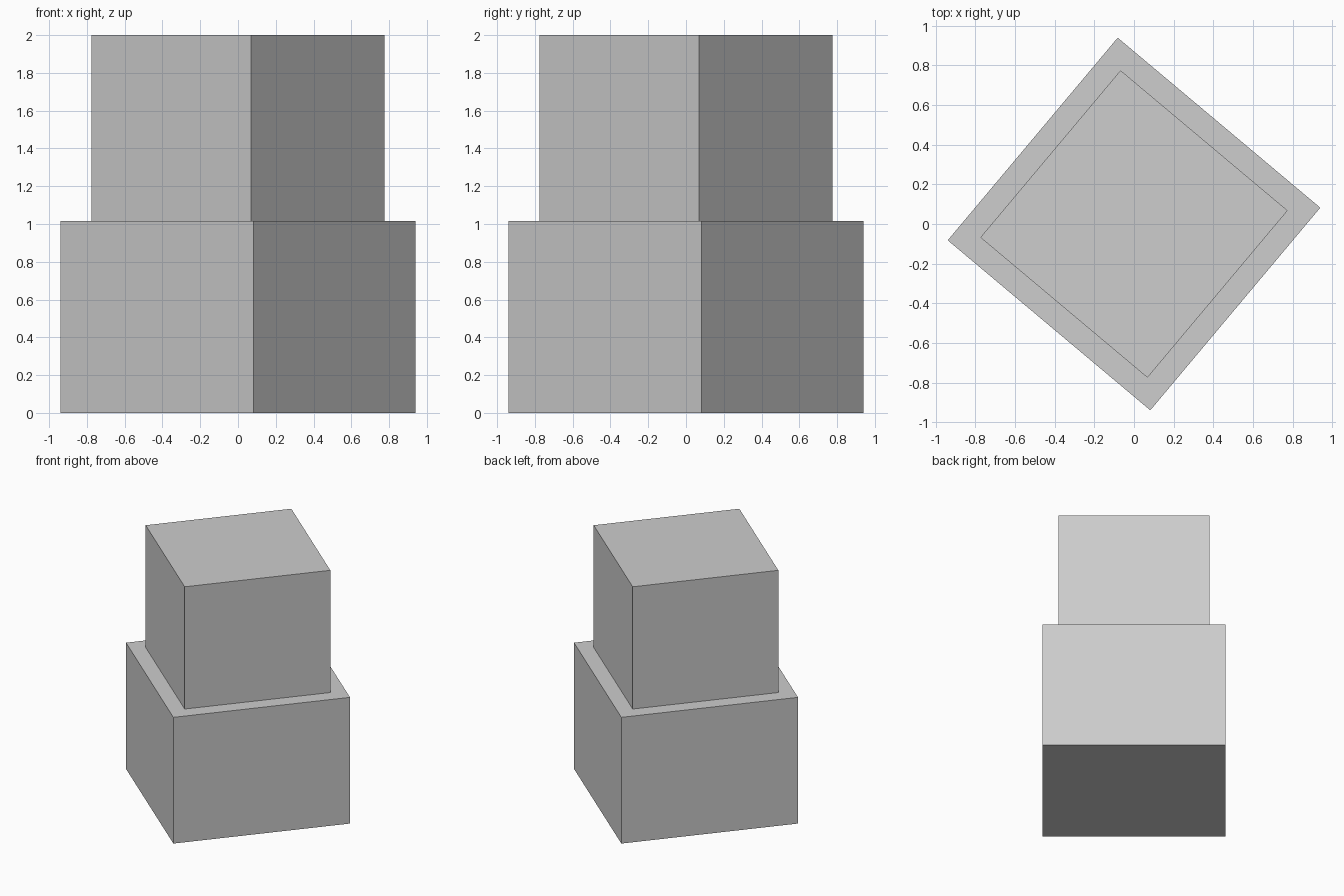
import bpy, math

if "Cube" in bpy.data.objects:
    bpy.data.objects.remove(bpy.data.objects["Cube"])

# One plain grey for the whole model
grey = bpy.data.materials.new("light grey")
grey.diffuse_color = (0.61, 0.61, 0.61, 1)
grey.use_nodes = True
grey.node_tree.nodes["Principled BSDF"].inputs["Base Color"].default_value = grey.diffuse_color

TURN = math.radians(-40)


def block(name, side, z0, z1):
    """Square block standing between two heights, turned about z."""
    bpy.ops.mesh.primitive_cube_add(size=1, location=(0, 0, (z0 + z1) / 2),
                                    rotation=(0, 0, TURN))
    ob = bpy.context.object
    ob.name = name
    ob.scale = (side, side, z1 - z0)
    bpy.ops.object.transform_apply(location=False, rotation=False, scale=True)
    ob.data.materials.append(grey)
    return ob


# Wide base block with a smaller block on top
block("lower_block", 1.334, 0, 1.016)
block("upper_block", 1.10, 1.016, 2)
